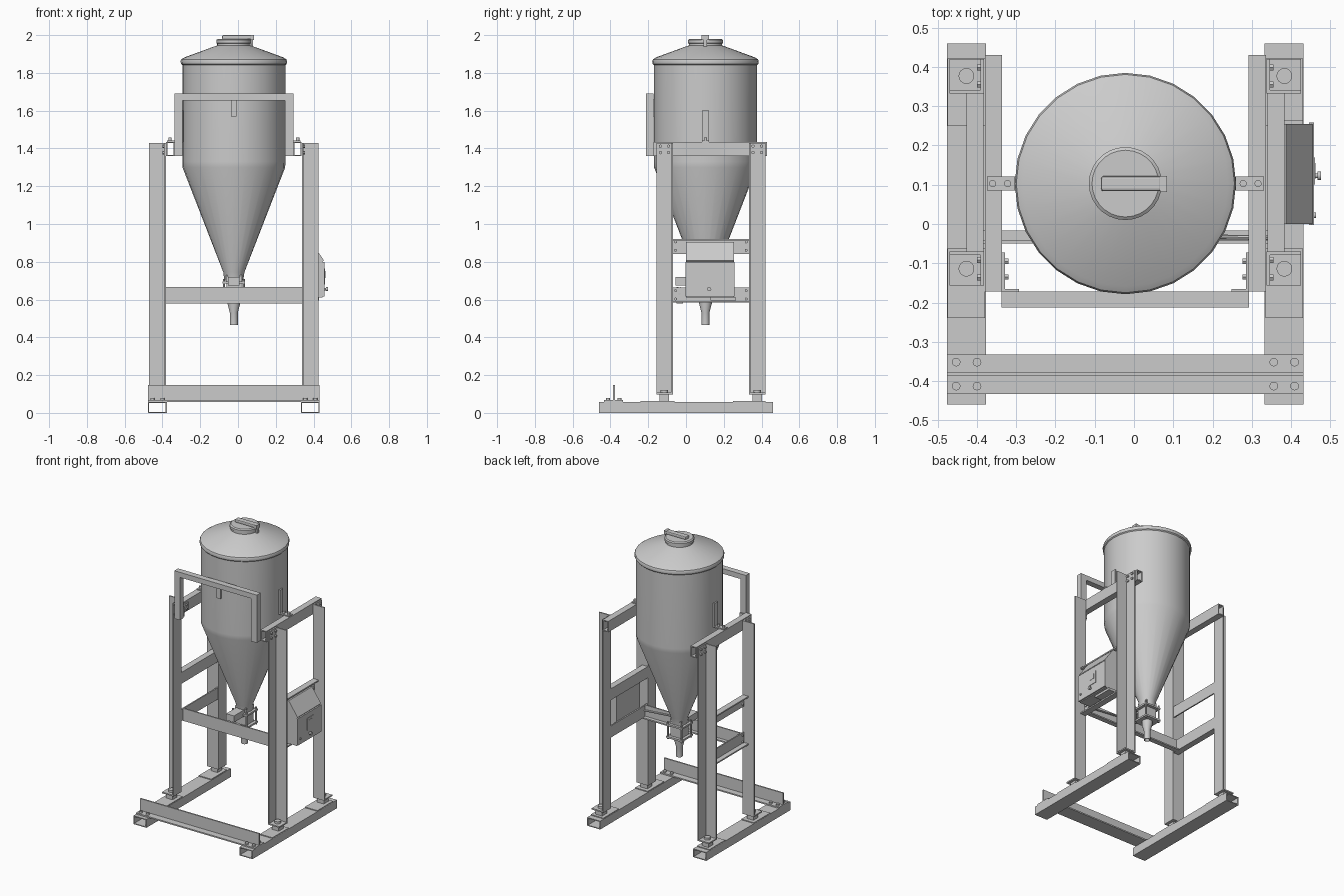
import bpy, bmesh, math
from mathutils import Vector, Matrix

if "Cube" in bpy.data.objects:
    bpy.data.objects.remove(bpy.data.objects["Cube"])

CX, CY = -0.022, 0.103          # centre line of the hopper
SIDES = (("left", -1), ("right", 1))


def finish(bm, name, smooth=False):
    bmesh.ops.recalc_face_normals(bm, faces=bm.faces)
    me = bpy.data.meshes.new(name)
    bm.to_mesh(me)
    bm.free()
    ob = bpy.data.objects.new(name, me)
    bpy.context.collection.objects.link(ob)
    if smooth:
        bpy.ops.object.select_all(action='DESELECT')
        ob.select_set(True)
        bpy.context.view_layer.objects.active = ob
        bpy.ops.object.shade_smooth_by_angle(angle=math.radians(32))
    return ob


def place(axis, a, b, t):
    # profile (a, b) runs in the two other axes, in x, y, z order
    return {'x': (t, a, b), 'y': (a, t, b), 'z': (a, b, t)}[axis]


def prism(name, pts, axis, t0, t1):
    bm = bmesh.new()
    f = bm.faces.new([bm.verts.new(place(axis, a, b, t0)) for a, b in pts])
    g = bmesh.ops.extrude_face_region(bm, geom=[f])
    d = Vector(place(axis, 0, 0, t1 - t0))
    bmesh.ops.translate(bm, vec=d, verts=[v for v in g['geom'] if isinstance(v, bmesh.types.BMVert)])
    return finish(bm, name)


def box(name, x0, x1, y0, y1, z0, z1):
    return prism(name, [(x0, y0), (x1, y0), (x1, y1), (x0, y1)], 'z', z0, z1)


def angle(name, axis, ca, cb, la, lb, t0, t1, th=0.009):
    # L section: corner at (ca, cb), signed leg lengths la, lb
    ta, tb = math.copysign(th, la), math.copysign(th, lb)
    pts = [(0, 0), (la, 0), (la, tb), (ta, tb), (ta, lb), (0, lb)]
    return prism(name, [(ca + a, cb + b) for a, b in pts], axis, t0, t1)


def tube(name, x0, x1, z0, z1, y0, y1, th=0.006):
    # open rectangular tube along y
    bm = bmesh.new()
    rings = []
    for y, i in ((y0, 0), (y1, 0), (y1, th), (y0, th)):
        c = [(x0 + i, z0 + i), (x1 - i, z0 + i), (x1 - i, z1 - i), (x0 + i, z1 - i)]
        rings.append([bm.verts.new((x, y, z)) for x, z in c])
    for k in range(4):
        p, q = rings[k], rings[(k + 1) % 4]
        for j in range(4):
            bm.faces.new((p[j], p[(j + 1) % 4], q[(j + 1) % 4], q[j]))
    return finish(bm, name)


def lathe(name, prof, seg=28):
    bm = bmesh.new()
    vs = [bm.verts.new((CX + r, CY, z)) for r, z in prof]
    es = [bm.edges.new(p) for p in zip(vs, vs[1:])]
    bmesh.ops.spin(bm, geom=vs + es, cent=(CX, CY, 0), axis=(0, 0, 1),
                   angle=math.tau, steps=seg, use_duplicate=False)
    bmesh.ops.remove_doubles(bm, verts=bm.verts, dist=1e-4)
    return finish(bm, name, True)


def rod(name, p, q, r, seg=16):
    p, q = Vector(p), Vector(q)
    bm = bmesh.new()
    m = Matrix.Translation((p + q) / 2) @ (q - p).to_track_quat('Z', 'Y').to_matrix().to_4x4()
    bmesh.ops.create_cone(bm, cap_ends=True, segments=seg, radius1=r, radius2=r,
                          depth=(q - p).length, matrix=m)
    return finish(bm, name, True)


# Hopper vessel, lid, filler neck and cap
lathe("hopper_body", [(0.05, 0.70), (0.056, 0.745), (0.272, 1.30), (0.2725, 1.33), (0.2725, 1.85)])
lathe("hopper_lid", [(0.274, 1.842), (0.28, 1.848), (0.282, 1.862), (0.278, 1.872), (0.262, 1.882),
                     (0.098, 1.942), (0.088, 1.945), (0.088, 1.965), (0.0, 1.965)])
lathe("filler_cap", [(0.088, 1.955), (0.093, 1.957), (0.093, 1.974), (0.085, 1.98), (0, 1.98)])
handle = box("cap_handle", -0.084, 0.07, 0.084, 0.122, 1.978, 2.0)
bev = handle.modifiers.new("round", 'BEVEL')
bev.width, bev.segments = 0.006, 2
box("cap_clip", 0.066, 0.084, 0.082, 0.122, 1.975, 2.0)
box("cap_clip_tongue", 0.07, 0.08, 0.092, 0.112, 1.925, 1.978)

# Slide valve under the cone and outlet spout
for n, z in (("upper", 0.69), ("lower", 0.605)):
    box("valve_plate_" + n, CX - 0.06, CX + 0.06, CY - 0.06, CY + 0.06, z - 0.006, z + 0.006)
box("valve_collar", CX - 0.042, CX + 0.042, CY - 0.042, CY + 0.042, 0.69, 0.73)
box("valve_body", CX - 0.04, CX + 0.04, CY - 0.04, CY + 0.04, 0.61, 0.69)
for sx in (-1, 1):
    for sy in (-1, 1):
        x, y = CX + sx * 0.052, CY + sy * 0.052
        rod("valve_tie_rod", (x, y, 0.59), (x, y, 0.71), 0.006, 8)
box("valve_actuator", CX - 0.03, CX + 0.03, -0.055, CY - 0.04, 0.675, 0.72)
lathe("outlet_spout", [(0.034, 0.602), (0.034, 0.58), (0.021, 0.53), (0.021, 0.466),
                       (0.016, 0.466), (0.016, 0.60)], 20)

# Frame parts mirrored about the centre line
for side, s in SIDES:
    def X(d):
        return CX + s * d
    tube(side + "_skid", min(X(0.355), X(0.454)), max(X(0.355), X(0.454)), 0, 0.058, -0.46, 0.46)
    for end, yi, e in (("front", -0.07, -1), ("back", 0.333, 1)):
        tag = side + "_" + end
        yo, yc = yi + e * 0.087, yi + e * 0.044
        # Post with foot: pad, load cell, foot plate and bolt
        angle(tag + "_post", 'z', X(0.36), yi, s * 0.088, e * 0.087, 0.10, 1.43)
        py = (-0.24, -0.062) if e < 0 else (0.25, 0.422)
        box(tag + "_pad", X(0.357), X(0.453), *py, 0.057, 0.064)
        box(tag + "_load_cell", X(0.38), X(0.43), yc - 0.025, yc + 0.025, 0.06, 0.10)
        box(tag + "_foot_plate", X(0.36), X(0.448), yi, yo, 0.098, 0.107)
        rod(tag + "_foot_bolt", (X(0.405), yc, 0.10), (X(0.405), yc, 0.122), 0.02)
        # Rail bolts at the post top
        for dy in (-0.022, 0.022):
            for z in (1.378, 1.412):
                rod(tag + "_rail_bolt", (X(0.365), yc + dy, z), (X(0.378), yc + dy, z), 0.009, 6)
            # End bolts of the side bars
            for zb in (0.883, 0.625):
                z = zb + dy
                rod(tag + "_bar_bolt", (X(0.367), yi - e * 0.015, z), (X(0.379), yi - e * 0.015, z), 0.008, 6)
    tube(side + "_top_rail", min(X(0.314), X(0.358)), max(X(0.314), X(0.358)), 1.36, 1.435, -0.172, 0.43)
    # Side bars between the posts
    angle(side + "_upper_bar", 'y', X(0.362), 0.92, s * 0.043, -0.078, -0.075, 0.338)
    angle(side + "_lower_bar", 'y', X(0.362), 0.584, s * 0.043, 0.08, -0.075, 0.338)
    # Hopper mounting lug on the rail
    box(side + "_lug_foot", X(0.268), X(0.353), CY - 0.018, CY + 0.018, 1.433, 1.442)
    box(side + "_lug_upright", X(0.266), X(0.282), CY - 0.018, CY + 0.018, 1.433, 1.60)
    for d in (0.30, 0.338):
        rod(side + "_lug_bolt", (X(d), CY, 1.44), (X(d), CY, 1.457), 0.009, 12)
    # Portal leg with its angle cleat
    box(side + "_portal_leg", X(0.272), X(0.315), -0.213, -0.172, 1.36, 1.69)
    angle(side + "_portal_cleat", 'z', X(0.314), -0.172, -s * 0.043, 0.10, 1.37, 1.425, 0.007)
    for z in (1.385, 1.41):
        for y in (-0.135, -0.095):
            rod(side + "_cleat_bolt", (X(0.308), y, z), (X(0.298), y, z), 0.008, 6)
    # Bolts of the front stop rail
    for d in (0.378, 0.431):
        for y in (-0.413, -0.352):
            rod(side + "_stop_bolt", (X(d), y, 0.066), (X(d), y, 0.078), 0.011, 12)

# Portal top and front hopper stay
box("portal_top", CX - 0.315, CX + 0.315, -0.213, -0.172, 1.655, 1.69)
box("front_stay", CX - 0.014, CX + 0.014, -0.182, -0.165, 1.57, 1.66)

# Front stop rail: inverted T across the skids
prism("front_stop_rail", [(-0.433, 0.058), (-0.333, 0.058), (-0.333, 0.067), (-0.377, 0.067), (-0.377, 0.148),
                          (-0.387, 0.148), (-0.387, 0.067), (-0.433, 0.067)], 'x', CX - 0.454, CX + 0.454)

# Cross bar under the valve
angle("cross_bar", 'x', -0.05, 0.58, 0.034, 0.086, CX - 0.362, CX + 0.362)

# Control cabinet with sloped hood on the right side
prism("control_cabinet", [(0.35, 0.61), (0.448, 0.61), (0.448, 0.80), (0.455, 0.808), (0.387, 0.905),
                          (0.35, 0.905)], 'y', 0.0, 0.255)
box("cabinet_door", 0.446, 0.458, -0.003, 0.258, 0.615, 0.80)
box("display_frame", 0.457, 0.461, 0.10, 0.17, 0.68, 0.765)
box("display_screen", 0.460, 0.463, 0.115, 0.155, 0.715, 0.75)
rod("door_knob_stem", (0.457, 0.123, 0.655), (0.468, 0.123, 0.655), 0.006)
rod("door_knob", (0.467, 0.123, 0.655), (0.476, 0.123, 0.655), 0.011)
rod("door_latch", (0.457, 0.022, 0.655), (0.464, 0.022, 0.655), 0.007)
box("cable_tray", 0.36, 0.43, 0.13, 0.265, 0.595, 0.612)
rod("valve_cable", (CX + 0.03, -0.03, 0.66), (0.35, -0.035, 0.63), 0.006, 8)
